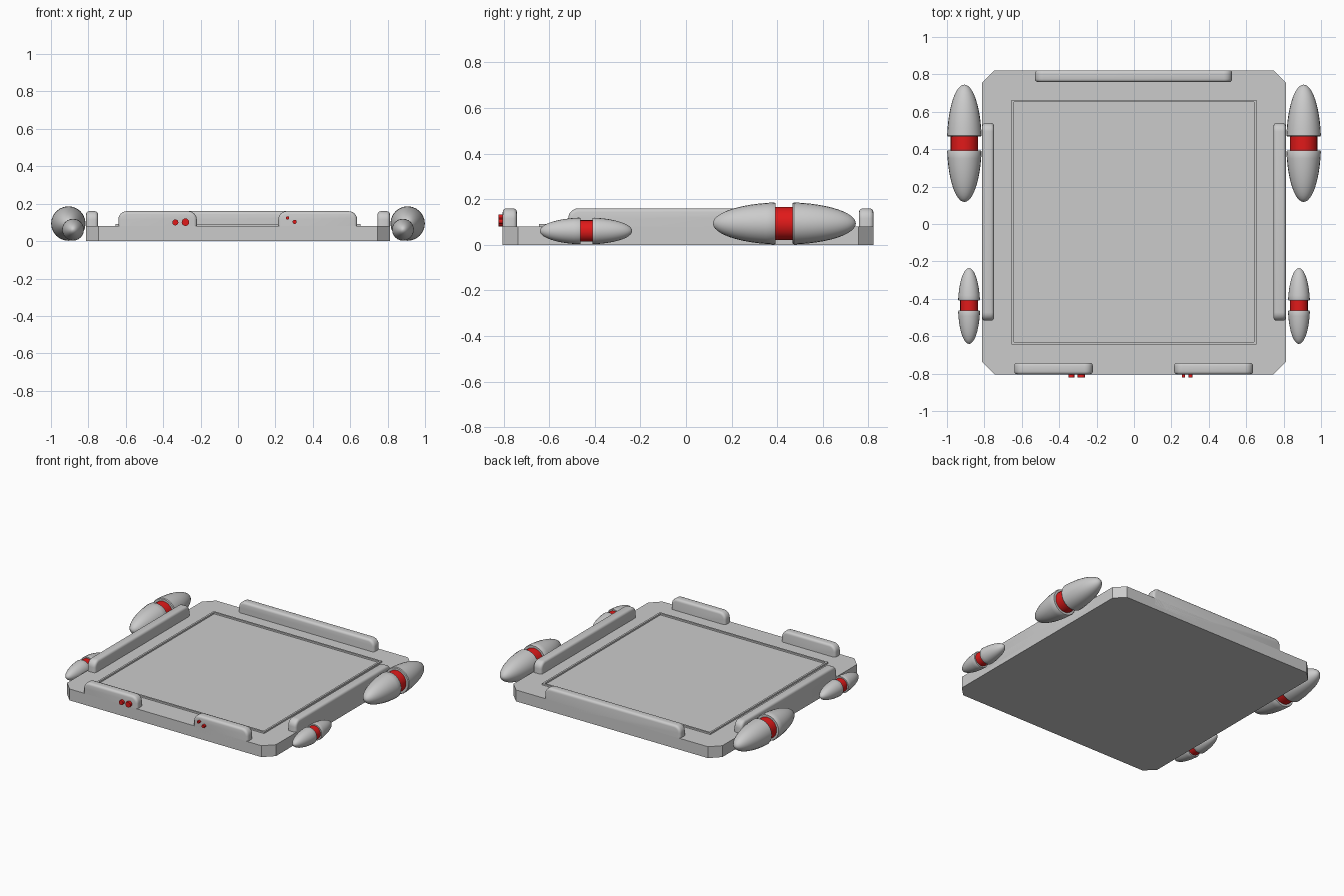
import bpy, bmesh
from math import sin, cos, pi, radians

if "Cube" in bpy.data.objects:
    bpy.data.objects.remove(bpy.data.objects["Cube"])

red = bpy.data.materials.new("red")
red.diffuse_color = (0.75, 0.01, 0.01, 1)
red.use_nodes = True
red.node_tree.nodes["Principled BSDF"].inputs["Base Color"].default_value = red.diffuse_color


def make_object(name, bm, smooth=True, mat=None):
    bmesh.ops.recalc_face_normals(bm, faces=bm.faces)
    mesh = bpy.data.meshes.new(name)
    bm.to_mesh(mesh)
    bm.free()
    ob = bpy.data.objects.new(name, mesh)
    bpy.context.collection.objects.link(ob)
    if mat:
        mesh.materials.append(mat)
    if smooth:
        bpy.ops.object.select_all(action='DESELECT')
        ob.select_set(True)
        bpy.context.view_layer.objects.active = ob
        bpy.ops.object.shade_smooth_by_angle(angle=radians(35))
    return ob


def prism(points, direction):
    bm = bmesh.new()
    face = bm.faces.new([bm.verts.new(p) for p in points])
    new = bmesh.ops.extrude_face_region(bm, geom=[face])
    verts = [g for g in new["geom"] if isinstance(g, bmesh.types.BMVert)]
    bmesh.ops.translate(bm, verts=verts, vec=direction)
    return bm


def revolve(name, profile, x, z, mat=None, seg=24):
    """Closed body around a y-parallel axis; profile is (y, radius)."""
    bm = bmesh.new()
    rings = [[bm.verts.new((x + r * cos(2 * pi * i / seg), y, z + r * sin(2 * pi * i / seg)))
              for i in range(seg)] for y, r in profile]
    for a, b in zip(rings, rings[1:]):
        for i in range(seg):
            j = (i + 1) % seg
            bm.faces.new((a[i], a[j], b[j], b[i]))
    bm.faces.new(rings[0])
    bm.faces.new(rings[-1])
    return make_object(name, bm, True, mat)


# Base slab with cut corners
X, Y0, Y1, C, TOP = 0.812, -0.804, 0.822, 0.066, 0.08
outline = [(-X + C, Y0), (X - C, Y0), (X, Y0 + C), (X, Y1 - C),
           (X - C, Y1), (-X + C, Y1), (-X, Y1 - C), (-X, Y0 + C)]
make_object("base_slab", prism([(x, y, 0) for x, y in outline], (0, 0, TOP)), False)

# Thin raised rim around the deck
bm = bmesh.new()
loops = []
for s, z in ((0.654, 0.075), (0.654, 0.091), (0.641, 0.091), (0.641, 0.075)):
    loops.append([bm.verts.new((a * s, b * s + 0.01, z))
                  for a, b in ((-1, -1), (1, -1), (1, 1), (-1, 1))])
for k in range(4):
    a, b = loops[k], loops[(k + 1) % 4]
    for i in range(4):
        j = (i + 1) % 4
        bm.faces.new((a[i], a[j], b[j], b[i]))
make_object("deck_rim", bm, False)


# Guard rails: rounded top corners and softened edges
def rail(name, start, end, low, high, along_x):
    r, top, bottom = 0.045, 0.16, 0.03
    pts = [(start, bottom), (end, bottom)]
    for cx, a0 in ((end - r, 0), (start + r, 90)):
        for i in range(7):
            a = radians(a0 + 15 * i)
            pts.append((cx + r * cos(a), top - r + r * sin(a)))
    if along_x:
        bm = prism([(u, low, z) for u, z in pts], (0, high - low, 0))
    else:
        bm = prism([(low, u, z) for u, z in pts], (high - low, 0, 0))
    axis = 1 if along_x else 0
    edges = [e for e in bm.edges
             if abs(e.verts[0].co[axis] - e.verts[1].co[axis]) < 1e-5
             and max(v.co.z for v in e.verts) > bottom + 0.01]
    bmesh.ops.bevel(bm, geom=edges, offset=0.016, segments=3, profile=0.5, affect='EDGES')
    make_object(name, bm)


rail("back_rail", -0.53, 0.525, 0.759, Y1, True)
rail("front_rail_left", -0.64, -0.22, Y0, -0.742, True)
rail("front_rail_right", 0.215, 0.637, Y0, -0.742, True)
rail("side_rail_left", -0.517, 0.54, -X, -0.749, False)
rail("side_rail_right", -0.517, 0.54, 0.746, X, False)


# Side pods: two smooth half shells around a red band
def pod(name, x, z, r, y0, y1, gap0, gap1, band_r):
    mid, half = (y0 + y1) / 2, (y1 - y0) / 2
    for part, edge, sign in (("front", gap0, -1), ("rear", gap1, 1)):
        lip = 0.006
        t0 = abs(edge - mid) / half + lip / half
        profile = [(edge, r * 0.95)]
        n = 12
        for i in range(n + 1):
            # even angular steps from the gap to the tip
            a0 = math_asin(t0)
            a = a0 + (pi / 2 - a0) * i / n
            profile.append((mid + sign * half * sin(a), max(r * cos(a), 0.0008)))
        revolve(f"{name}_{part}_shell", profile, x, z)
    revolve(f"{name}_band", [(gap0 - 0.01, band_r), (gap1 + 0.01, band_r)], x, z, red)


from math import asin as math_asin
for side, s in (("left", -1), ("right", 1)):
    pod(f"large_pod_{side}", s * 0.907, 0.094, 0.093, 0.118, 0.745, 0.393, 0.468, 0.073)
    pod(f"small_pod_{side}", s * 0.882, 0.061, 0.059, -0.641, -0.236, -0.463, -0.41, 0.047)

# Red signal lights on the front rails
for i, (x, z, r) in enumerate([(-0.335, 0.1, 0.016), (-0.281, 0.101, 0.02),
                               (0.265, 0.124, 0.009), (0.303, 0.103, 0.011)]):
    revolve(f"signal_light_{i + 1}", [(-0.822, r), (-0.79, r)], x, z, red, 16)
